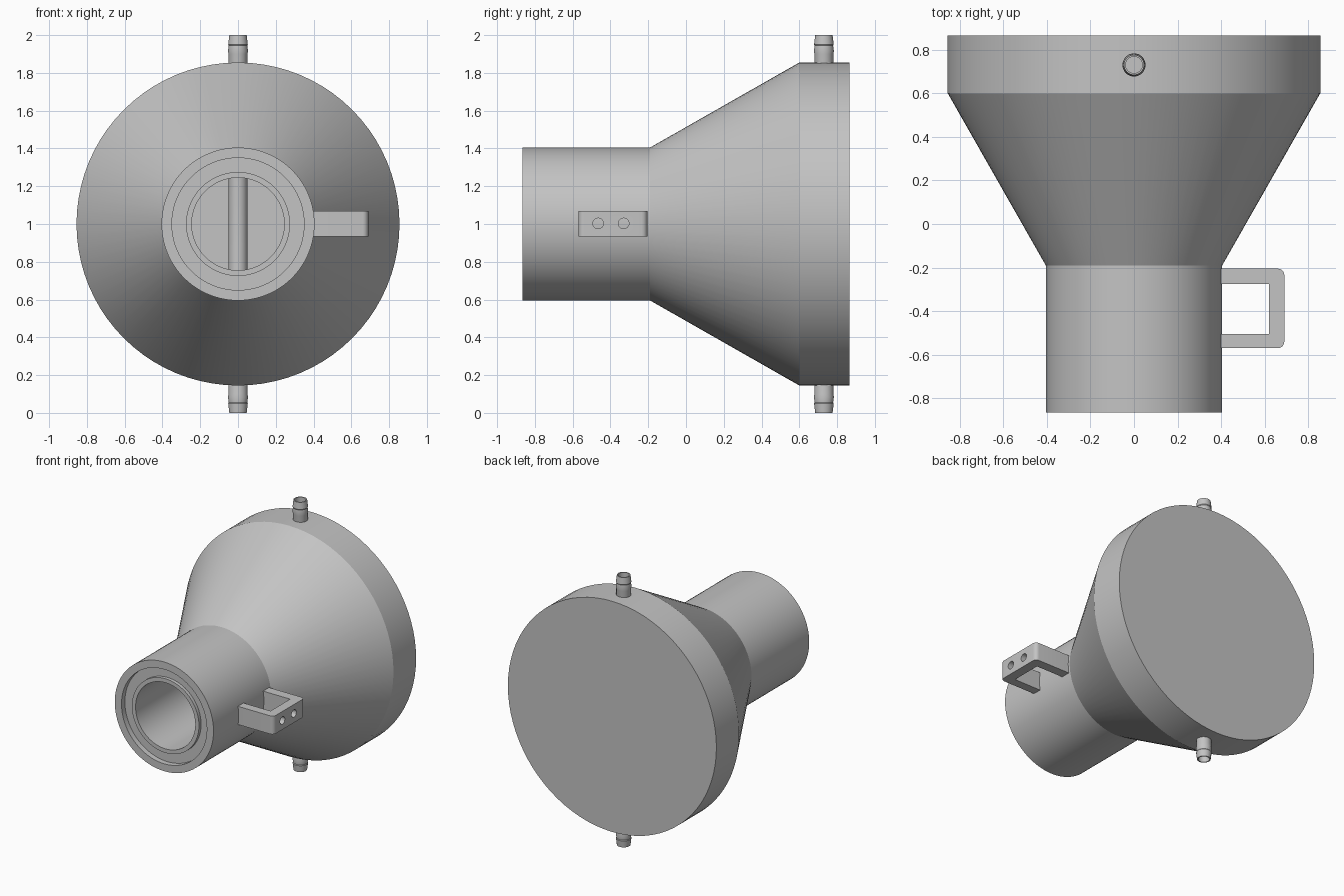
import bpy, bmesh, math
from mathutils import Matrix

cube = bpy.data.objects.get("Cube")
if cube:
    bpy.data.objects.remove(cube, do_unlink=True)

grey = bpy.data.materials.new("plain grey")
grey.use_nodes = True
grey.diffuse_color = (0.55, 0.55, 0.55, 1)
grey.node_tree.nodes["Principled BSDF"].inputs["Base Color"].default_value = (0.55, 0.55, 0.55, 1)

AXIS_Z = 1.0
PIPE_Y = 0.73


def make_object(name, bm, smooth=True):
    bmesh.ops.recalc_face_normals(bm, faces=bm.faces)
    mesh = bpy.data.meshes.new(name)
    bm.to_mesh(mesh)
    bm.free()
    mesh.materials.append(grey)
    obj = bpy.data.objects.new(name, mesh)
    bpy.context.collection.objects.link(obj)
    if smooth:
        bpy.ops.object.select_all(action="DESELECT")
        obj.select_set(True)
        bpy.context.view_layer.objects.active = obj
        bpy.ops.object.shade_smooth_by_angle(angle=math.radians(25))
    return obj


def lathe(name, profile, sides, matrix, closed=False):
    """Spin (radius, height) points about z, then place with the matrix."""
    bm = bmesh.new()
    verts = [bm.verts.new((r, 0, h)) for r, h in profile]
    ends = zip(verts, verts[1:] + verts[:1] if closed else verts[1:])
    edges = [bm.edges.new(pair) for pair in ends]
    bmesh.ops.spin(bm, geom=verts + edges, axis=(0, 0, 1), cent=(0, 0, 0),
                   angle=math.tau, steps=sides)
    bmesh.ops.remove_doubles(bm, verts=bm.verts, dist=0.0005)
    bm.transform(matrix)
    return make_object(name, bm)


# Hollow funnel housing: closed back, outer wall, recessed mouth with seal ring, bore
along_y = Matrix.Translation((0, 0, AXIS_Z)) @ Matrix.Rotation(-math.pi / 2, 4, "X")
housing = [
    (0, 0.865), (0.855, 0.865), (0.855, 0.6), (0.405, -0.19), (0.405, -0.865),
    (0.35, -0.865), (0.35, -0.825), (0.275, -0.825), (0.275, -0.85),
    (0.245, -0.85), (0.245, -0.19), (0.79, 0.6), (0.79, 0.82), (0, 0.82),
]
lathe("funnel_housing", housing, 80, along_y)

# Cross pipe through the wide end, with barbed nipples at both tips
half = [(0.05, 0.9), (0.053, 0.915), (0.049, 0.945), (0.052, 0.95), (0.046, 1.0), (0.038, 1.0)]
pipe = half + [(r, -h) for r, h in reversed(half)]
lathe("cross_pipe", pipe, 32, Matrix.Translation((0, PIPE_Y, AXIS_Z)), closed=True)

# U-shaped side bracket
bm = bmesh.new()
outline = [(0.39, -0.57), (0.69, -0.57), (0.69, -0.205), (0.39, -0.205),
           (0.39, -0.275), (0.62, -0.275), (0.62, -0.505), (0.39, -0.505)]
face = bm.faces.new([bm.verts.new((x, y, 0.935)) for x, y in outline])
extruded = bmesh.ops.extrude_face_region(bm, geom=[face])["geom"]
bmesh.ops.translate(bm, vec=(0, 0, 0.135),
                    verts=[v for v in extruded if isinstance(v, bmesh.types.BMVert)])
corners = [e for e in bm.edges
           if all(v.co.x > 0.68 for v in e.verts) and abs(e.verts[0].co.z - e.verts[1].co.z) > 0.1]
bmesh.ops.bevel(bm, geom=corners, offset=0.03, segments=5, profile=0.5, affect="EDGES")
bracket = make_object("side_bracket", bm)

# Two screw holes through the bracket plate
bm = bmesh.new()
for y in (-0.465, -0.33):
    place = Matrix.Translation((0.655, y, 1.003)) @ Matrix.Rotation(math.pi / 2, 4, "Y")
    bmesh.ops.create_cone(bm, cap_ends=True, segments=24, radius1=0.028, radius2=0.028,
                          depth=0.15, matrix=place)
cutter = make_object("bracket_hole_cutter", bm, smooth=False)
cutter.hide_render = True
cutter.hide_viewport = True
holes = bracket.modifiers.new("screw_holes", "BOOLEAN")
holes.operation = "DIFFERENCE"
holes.solver = "EXACT"
holes.object = cutter
bracket.modifiers.move(len(bracket.modifiers) - 1, 0)
